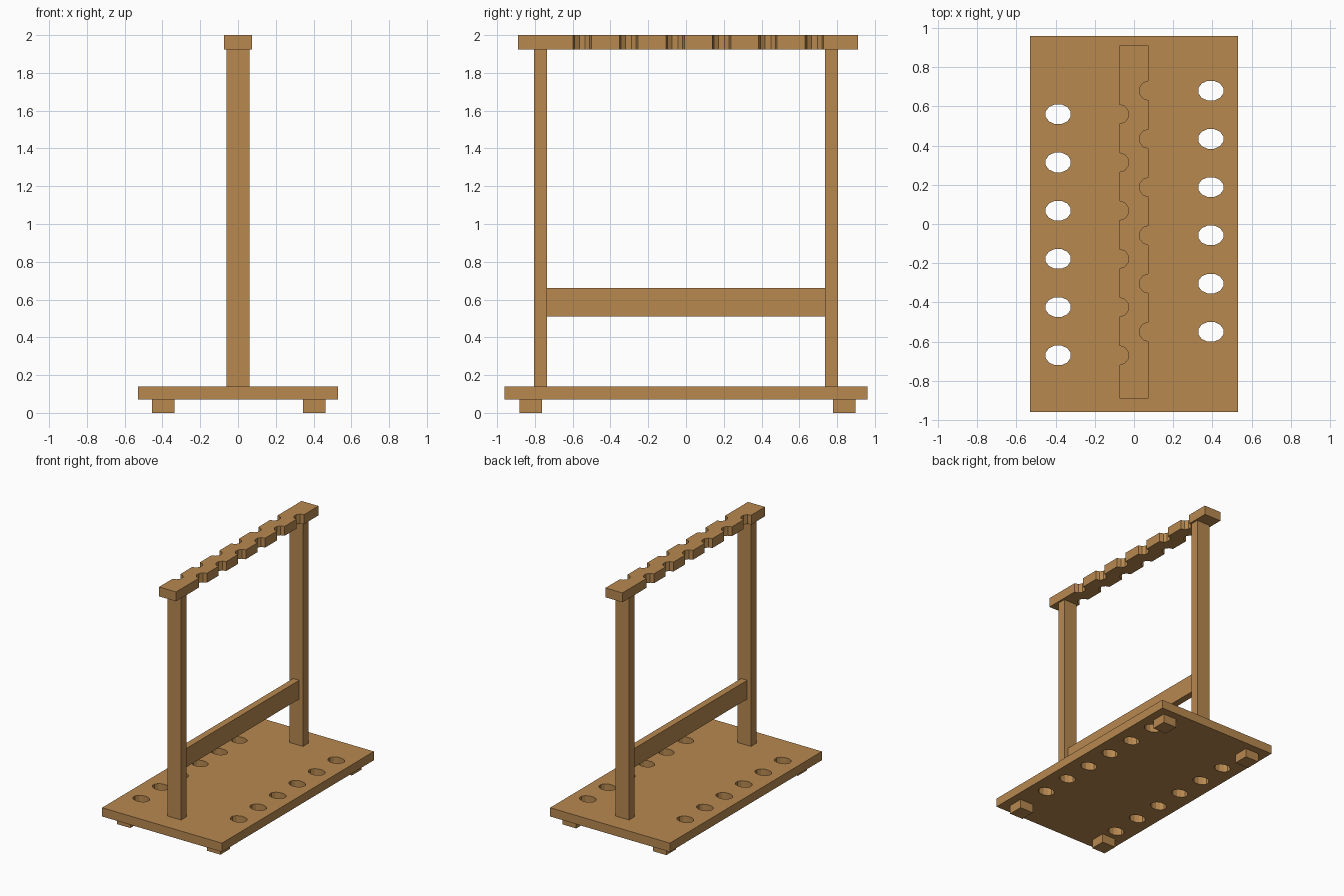
import bpy
from math import cos, sin, pi

if "Cube" in bpy.data.objects:
    bpy.data.objects.remove(bpy.data.objects["Cube"])

wood = bpy.data.materials.new("wood")
wood.diffuse_color = (0.48, 0.25, 0.08, 1)
wood.use_nodes = True
wood.node_tree.nodes["Principled BSDF"].inputs["Base Color"].default_value = wood.diffuse_color


def box(name, x0, x1, y0, y1, z0, z1):
    bpy.ops.mesh.primitive_cube_add(size=1, location=((x0 + x1) / 2, (y0 + y1) / 2, (z0 + z1) / 2))
    ob = bpy.context.object
    ob.name = name
    ob.scale = (x1 - x0, y1 - y0, z1 - z0)
    bpy.ops.object.transform_apply(location=False, rotation=False, scale=True)
    ob.data.materials.append(wood)
    return ob


def board(name, outlines, z0, z1):
    """Flat board: first outline is the edge, the others are holes."""
    cu = bpy.data.curves.new(name, 'CURVE')
    cu.dimensions = '2D'
    cu.fill_mode = 'BOTH'
    cu.extrude = (z1 - z0) / 2
    for pts in outlines:
        s = cu.splines.new('POLY')
        s.points.add(len(pts) - 1)
        for p, (x, y) in zip(s.points, pts):
            p.co = (x, y, 0, 1)
        s.use_cyclic_u = True
    ob = bpy.data.objects.new(name, cu)
    ob.location.z = (z0 + z1) / 2
    bpy.context.collection.objects.link(ob)
    bpy.ops.object.select_all(action='DESELECT')
    ob.select_set(True)
    bpy.context.view_layer.objects.active = ob
    bpy.ops.object.convert(target='MESH')
    ob = bpy.context.object
    ob.name = name
    ob.data.materials.clear()
    ob.data.materials.append(wood)
    ob.data.polygons.foreach_set("use_smooth", [False] * len(ob.data.polygons))
    return ob


def ellipse(cx, cy, rx, ry, n=12):
    return [(cx + rx * cos(2 * pi * (i + .5) / n), cy + ry * sin(2 * pi * (i + .5) / n)) for i in range(n)]


# Staggered slot positions on each side
STEP = 0.246
left_y = [-0.67 + STEP * i for i in range(6)]
right_y = [-0.55 + STEP * i for i in range(6)]

# Base board with oval holes
edge = [(-.53, -.96), (.53, -.96), (.53, .96), (-.53, .96)]
holes = [ellipse(-.387, y, .066, .052) for y in left_y] + [ellipse(.392, y, .066, .052) for y in right_y]
board("base_board", [edge] + holes, .07, .14)

# Top rail with half-round notches on both edges
W, R = .075, .049


def notch(side, y):
    angles = [-pi / 2 + pi * k / 5 for k in range(6)]
    return [(side * (W - R * cos(a)), y + side * R * sin(a)) for a in angles]


outline = [(-W, -.89), (W, -.89)]
for y in right_y:
    outline += notch(1, y)
outline += [(W, .91), (-W, .91)]
for y in reversed(left_y):
    outline += notch(-1, y)
board("top_rail", [outline], 1.925, 2.0)

# Uprights and cross bar
box("front_post", -.06, .06, -.805, -.735, .14, 1.925)
box("back_post", -.06, .06, .735, .805, .14, 1.925)
box("cross_bar", -.027, .027, -.735, .735, .51, .66)

# Feet
for xn, x in (("left", -.395), ("right", .403)):
    for yn, y in (("front", -.822), ("back", .837)):
        box(f"{yn}_{xn}_foot", x - .06, x + .06, y - .06, y + .06, 0, .07)
